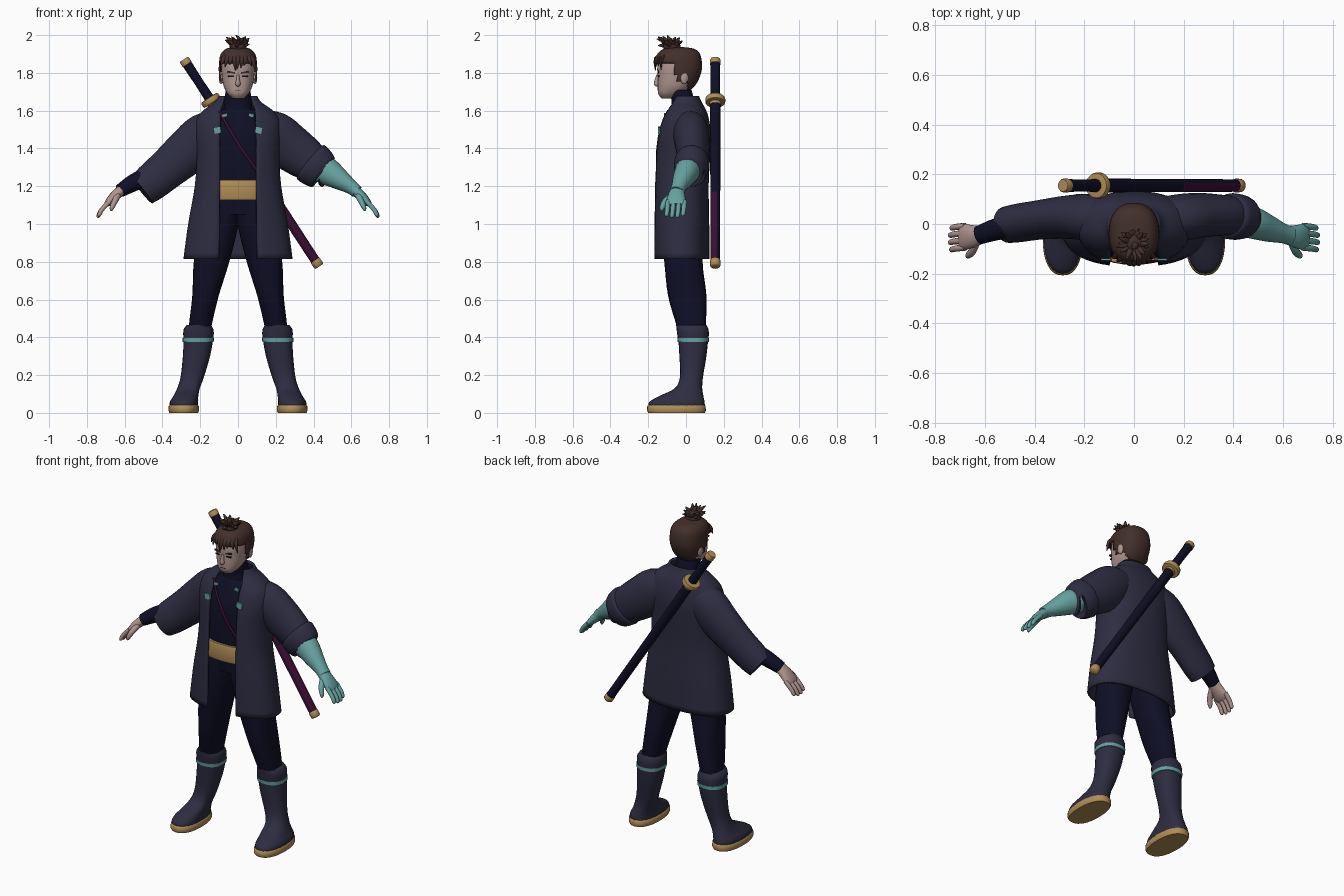
import bpy, bmesh, math, random
from mathutils import Vector

random.seed(4)


def material(name, rgb):
    m = bpy.data.materials.new(name)
    lin = [(c / 255 / 12.92) if c < 11 else ((c / 255 + .055) / 1.055) ** 2.4 for c in rgb]
    m.diffuse_color = (*lin, 1)
    return m


COAT = material("coat_indigo", (45, 45, 66))
NAVY = material("dark_navy", (15, 15, 38))
HAIR = material("hair_brown", (66, 47, 42))
SKIN = material("skin", (176, 150, 143))
TAN = material("tan", (176, 141, 86))
TEAL = material("teal", (102, 162, 160))
MAROON = material("maroon", (58, 14, 50))


def dense(rows, n):
    """Smoothly interpolate between rows of numbers."""
    if n < 2:
        return rows
    out = []
    for i in range(len(rows) - 1):
        a, b, c, d = (rows[max(i - 1, 0)], rows[i], rows[i + 1], rows[min(i + 2, len(rows) - 1)])
        for k in range(n):
            t = k / n
            out.append([.5 * (2 * q + (r - p) * t + (2 * p - 5 * q + 4 * r - s) * t * t
                              + (3 * q - p - 3 * r + s) * t ** 3) for p, q, r, s in zip(a, b, c, d)])
    return out + [list(rows[-1])]


def skin_rings(name, rings, mats, closed=True, cap=True, drop=None, paint=None, thick=0, angle=50):
    """Join rings of points into a surface."""
    bm = bmesh.new()
    vs = [[bm.verts.new(p) for p in r] for r in rings]
    n = len(rings[0])
    for a, b in zip(vs, vs[1:]):
        for j in range(n if closed else n - 1):
            k = (j + 1) % n
            bm.faces.new((a[j], a[k], b[k], b[j]))
    if cap and closed:
        bm.faces.new(vs[0])
        bm.faces.new(vs[-1])
    bmesh.ops.recalc_face_normals(bm, faces=bm.faces)
    if drop:
        bad = [f for f in bm.faces if drop(f.calc_center_median())]
        bmesh.ops.delete(bm, geom=bad, context='FACES')
    if paint:
        for f in bm.faces:
            f.material_index = paint(f.calc_center_median(), f.normal)
    me = bpy.data.meshes.new(name)
    bm.to_mesh(me)
    bm.free()
    for m in (mats if isinstance(mats, list) else [mats]):
        me.materials.append(m)
    me.shade_smooth()
    me.set_sharp_from_angle(angle=math.radians(angle))
    ob = bpy.data.objects.new(name, me)
    bpy.context.collection.objects.link(ob)
    if thick:
        mod = ob.modifiers.new("thickness", 'SOLIDIFY')
        mod.thickness, mod.offset = thick, 0
    return ob


def spow(v, p):
    return math.copysign(abs(v) ** p, v)


def body(name, rows, mats, n=4, segs=32, p=.85, gap=False, **kw):
    """Stack level rings; rows: z, centre x, half width, front y, back y, (half gap)."""
    rings = []
    for row in dense(rows, n):
        z, cx, w, f, b = row[:5]
        mid, d = (f + b) / 2, (b - f) / 2
        t0 = math.asin(min(.95, (row[5] / w) ** (1 / p))) if gap else 0
        cnt = segs if not gap else segs + 1
        ts = [t0 + (2 * math.pi - 2 * t0) * i / segs for i in range(cnt)]
        rings.append([(cx + w * spow(math.sin(t), p), mid - d * spow(math.cos(t), p), z) for t in ts])
    return skin_rings(name, rings, mats, closed=not gap, **kw)


def tube(name, rows, mats, n=4, segs=16, **kw):
    """Sweep an oval; rows: x, y, z, radius across, radius along y."""
    rows = dense(rows, n)
    pts = [Vector(r[:3]) for r in rows]
    rings = []
    for i, r in enumerate(rows):
        t = (pts[min(i + 1, len(pts) - 1)] - pts[max(i - 1, 0)]).normalized()
        ref = Vector((1, 0, 0)) if abs(t.y) > .9 else Vector((0, 1, 0))
        u = (ref - t * ref.dot(t)).normalized()
        v = t.cross(u)
        rings.append([pts[i] + u * r[4] * math.cos(a) + v * r[3] * math.sin(a)
                      for a in (2 * math.pi * k / segs for k in range(segs))])
    return skin_rings(name, rings, mats, **kw)


def plate(name, at, size, mat, roll=0):
    bpy.ops.mesh.primitive_cube_add(size=1, location=at, rotation=(0, roll, 0))
    ob = bpy.context.object
    ob.name, ob.scale = name, size
    ob.data.materials.append(mat)


def ball(name, at, size, mat):
    bpy.ops.mesh.primitive_uv_sphere_add(segments=16, ring_count=10, radius=1, location=at)
    ob = bpy.context.object
    ob.name, ob.scale = name, size
    ob.data.materials.append(mat)
    ob.data.shade_smooth()


# head, hair shell and face
head = [(1.665, 0, .03, -.13, -.05), (1.69, 0, .056, -.147, -.02), (1.73, 0, .076, -.15, .03),
        (1.78, 0, .085, -.15, .058), (1.83, 0, .088, -.152, .07), (1.88, 0, .08, -.14, .062),
        (1.91, 0, .055, -.11, .035), (1.92, 0, .02, -.06, -.02)]
body("head", head, SKIN)
shell = [(z + .012 * (z > 1.85), x, w + .01, f - .01, b + .011) for z, x, w, f, b in head]
body("hair", shell, HAIR, n=6, segs=48, thick=.008,
     drop=lambda c: not (c.z > 1.852 or (c.y > -.055 and c.z > 1.755) or (c.y > .01 and c.z > 1.695)))
for s in (-1, 1):
    side = "left" if s > 0 else "right"
    ball(side + "_ear", (s * .09, -.01, 1.775), (.012, .022, .034), SKIN)
    plate(side + "_brow", (s * .036, -.147, 1.803), (.042, .009, .009), HAIR, -s * .2)
    plate(side + "_eye", (s * .036, -.144, 1.782), (.032, .009, .007), NAVY)
tube("nose", [(0, -.148, 1.79, .006, .008), (0, -.156, 1.76, .010, .011), (0, -.155, 1.74, .014, .014),
              (0, -.147, 1.732, .006, .006)], SKIN, n=3, segs=12)
plate("mouth", (0, -.147, 1.705), (.034, .006, .004), HAIR)

# fringe locks and top knot
for i in range(9):
    x = -.075 + i * .0188
    y = -.155 + 5.5 * x * x
    drop = random.uniform(.02, .055)
    tube(f"fringe_{i}", [(x * .6, y + .04, 1.905, .012, .01), (x, y - .005, 1.875, .013, .01),
                         (x * 1.1 + random.uniform(-.012, .012), y - .008, 1.865 - drop, .002, .002)],
         HAIR, n=3, segs=8)
ball("top_knot", (0, -.075, 1.94), (.045, .046, .035), HAIR)
for i in range(20):
    a = i * 2.4
    up = random.uniform(-.01, .042)
    r = random.uniform(.055, .078)
    dx, dy = math.cos(a), math.sin(a)
    tube(f"knot_lock_{i}", [(dx * .015, -.08 + dy * .015, 1.94, .014, .014),
                            (dx * .042, -.08 + dy * .042, 1.95 + up * .6, .011, .011),
                            (dx * r, -.08 + dy * r, 1.952 + up, .002, .002)], HAIR, n=3, segs=8)
tube("knot_tip", [(.0, -.08, 1.95, .02, .02), (.005, -.09, 1.98, .012, .012), (-.012, -.1, 2.0, .002, .002)],
     HAIR, n=3, segs=8)

# shirt, high collar, sash and chest strap
body("shirt", [(1.05, 0, .16, -.13, .09), (1.2, 0, .165, -.145, .08), (1.35, 0, .175, -.147, .09),
               (1.47, 0, .18, -.138, .09), (1.55, 0, .15, -.105, .08), (1.61, 0, .09, -.075, .06)], NAVY)
body("high_collar", [(1.55, 0, .095, -.09, .065), (1.62, 0, .075, -.075, .05), (1.71, 0, .066, -.085, .03)], NAVY)
body("sash", [(1.128, 0, .187, -.16, .088), (1.14, 0, .19, -.164, .09), (1.22, 0, .19, -.164, .09),
              (1.232, 0, .187, -.16, .088)], TAN, n=1)
tube("chest_strap", [(-.1, -.095, 1.6, .008, .006), (-.05, -.132, 1.51, .008, .006),
                     (.01, -.15, 1.41, .008, .006), (.06, -.152, 1.34, .008, .006),
                     (.11, -.145, 1.27, .008, .006)], MAROON, segs=8)

# open coat
body("coat", [(.815, 0, .282, -.165, .118, .1), (1.0, 0, .257, -.166, .116, .098),
              (1.2, 0, .222, -.164, .113, .096), (1.35, 0, .213, -.16, .12, .096),
              (1.47, 0, .222, -.148, .125, .096), (1.55, 0, .215, -.125, .115, .092),
              (1.60, 0, .175, -.1, .1, .09), (1.64, 0, .118, -.078, .078, .078),
              (1.675, 0, .096, -.06, .062, .07)], COAT, gap=True, segs=48, thick=.014)
for s in (-1, 1):
    side = "left" if s > 0 else "right"
    plate(side + "_lapel_crest", (s * .11, -.143, 1.497), (.038, .009, .034), TEAL, s * .2)
    plate(side + "_collar_pin", (s * .07, -.112, 1.575), (.028, .009, .018), TEAL, s * .3)

# wide right sleeve and rolled left sleeve
tube("right_sleeve", [(-.08, .015, 1.525, .08, .085), (-.17, .025, 1.475, .118, .095),
                      (-.26, .028, 1.39, .122, .088), (-.37, .018, 1.295, .108, .08),
                      (-.46, .005, 1.22, .1, .078), (-.51, -.003, 1.18, .09, .074)], COAT, segs=24)
tube("left_sleeve", [(.08, .015, 1.525, .08, .085), (.18, .025, 1.48, .122, .095),
                     (.27, .035, 1.41, .124, .09), (.36, .035, 1.345, .112, .082),
                     (.40, .032, 1.315, .096, .08)], COAT, segs=24)
tube("rolled_cuff", [(.375, .033, 1.335, .09, .075), (.385, .032, 1.327, .115, .092),
                     (.42, .028, 1.3, .112, .092), (.45, .024, 1.28, .1, .082),
                     (.452, .024, 1.278, .076, .065)], COAT, segs=24, n=3)

# forearms and hands
tube("left_forearm", [(.4, .025, 1.315, .07, .068), (.47, .008, 1.28, .074, .066), (.54, -.018, 1.235, .056, .054),
                      (.6, -.038, 1.195, .038, .04), (.63, -.047, 1.17, .034, .04)], TEAL)
tube("right_forearm", [(-.45, .0, 1.265, .05, .05), (-.55, -.02, 1.22, .046, .045),
                       (-.625, -.045, 1.175, .035, .038)], NAVY)
for s, side, mat in ((1, "left", TEAL), (-1, "right", SKIN)):
    tube(side + "_palm", [(s * .6, -.04, 1.195, .028, .032), (s * .65, -.05, 1.15, .027, .046),
                          (s * .685, -.052, 1.115, .02, .052), (s * .7, -.052, 1.1, .012, .046)], mat)
    for i in range(4):
        y, k = -.008 - i * .029, (.9, 1, 1, .92)[i]
        tube(f"{side}_finger_{i + 1}", [(s * .68, y, 1.12, .013, .013), (s * (.68 + .042 * k), y - .004, 1.12 - .045 * k, .0125, .0125),
                                        (s * (.68 + .06 * k), y - .008, 1.12 - .078 * k, .0105, .011),
                                        (s * (.68 + .064 * k), y - .008, 1.12 - .086 * k, .004, .004)], mat, n=3, segs=10)
    tube(side + "_thumb", [(s * .635, -.07, 1.155, .018, .018), (s * .652, -.11, 1.12, .016, .017),
                           (s * .668, -.127, 1.085, .012, .013), (s * .67, -.13, 1.07, .005, .005)], mat, n=3, segs=10)

# legs, boots, soles and cuff stripes
for s in (-1, 1):
    side = "left" if s > 0 else "right"

    def rows(r):
        return [(z, s * x, w, f, b) for z, x, w, f, b in r]
    body(side + "_trouser_leg", rows([(1.15, .085, .095, -.135, .09), (1.0, .1, .102, -.135, .1), (.8, .14, .094, -.115, .088),
                                      (.62, .172, .07, -.095, .108), (.46, .2, .06, -.05, .105), (.36, .21, .055, -.03, .1)]), NAVY, segs=24)
    body(side + "_boot", rows([(.035, .287, .076, -.2, .1), (.06, .286, .074, -.192, .098), (.09, .276, .066, -.14, .092),
                               (.13, .262, .06, -.06, .086), (.19, .242, .062, -.032, .09), (.3, .22, .072, -.035, .108),
                               (.385, .21, .078, -.04, .117), (.4, .209, .079, -.041, .118)]), COAT, segs=24)
    body(side + "_boot_cuff", rows([(.385, .21, .079, -.042, .119), (.42, .209, .081, -.047, .121), (.445, .209, .078, -.05, .118),
                                    (.465, .207, .064, -.052, .108)]), COAT, segs=24, n=2)
    body(side + "_boot_stripe", rows([(.375, .211, .082, -.044, .121), (.396, .21, .083, -.046, .122)]), TEAL, segs=24, n=1)
    body(side + "_sole", rows([(0, .287, .076, -.2, .1), (.012, .287, .081, -.207, .105), (.036, .287, .08, -.205, .104),
                               (.042, .287, .074, -.198, .098)]), TAN, segs=32, n=1)

# sheathed sword across the back
TOP, END = Vector((-.285, .155, 1.87)), Vector((.43, .155, .775))


def sword(name, stops, mats, **kw):
    return tube(name, [(*TOP.lerp(END, t), r, r) for t, r in stops], mats, n=1, segs=20, **kw)


sword("sword_pommel", [(-.002, .024), (.004, .028), (.022, .028), (.024, .024)], TAN)
sword("sword_handle", [(.02, .026), (.11, .024), (.185, .026)], NAVY)
sword("sword_guard", [(.183, .03), (.185, .05), (.192, .053), (.203, .053), (.208, .05), (.21, .03)], TAN)
sword("sword_collar", [(.205, .031), (.222, .031)], TAN)
sword("scabbard", [(.2 + .772 * i / 12, .028 - .003 * i / 12) for i in range(13)], [NAVY, MAROON],
      paint=lambda c, nor: int(c.z < 1.2 and nor.y < .25))
sword("scabbard_tip", [(.97, .026), (.972, .028), (.996, .027), (1.0, .022)], TAN)
